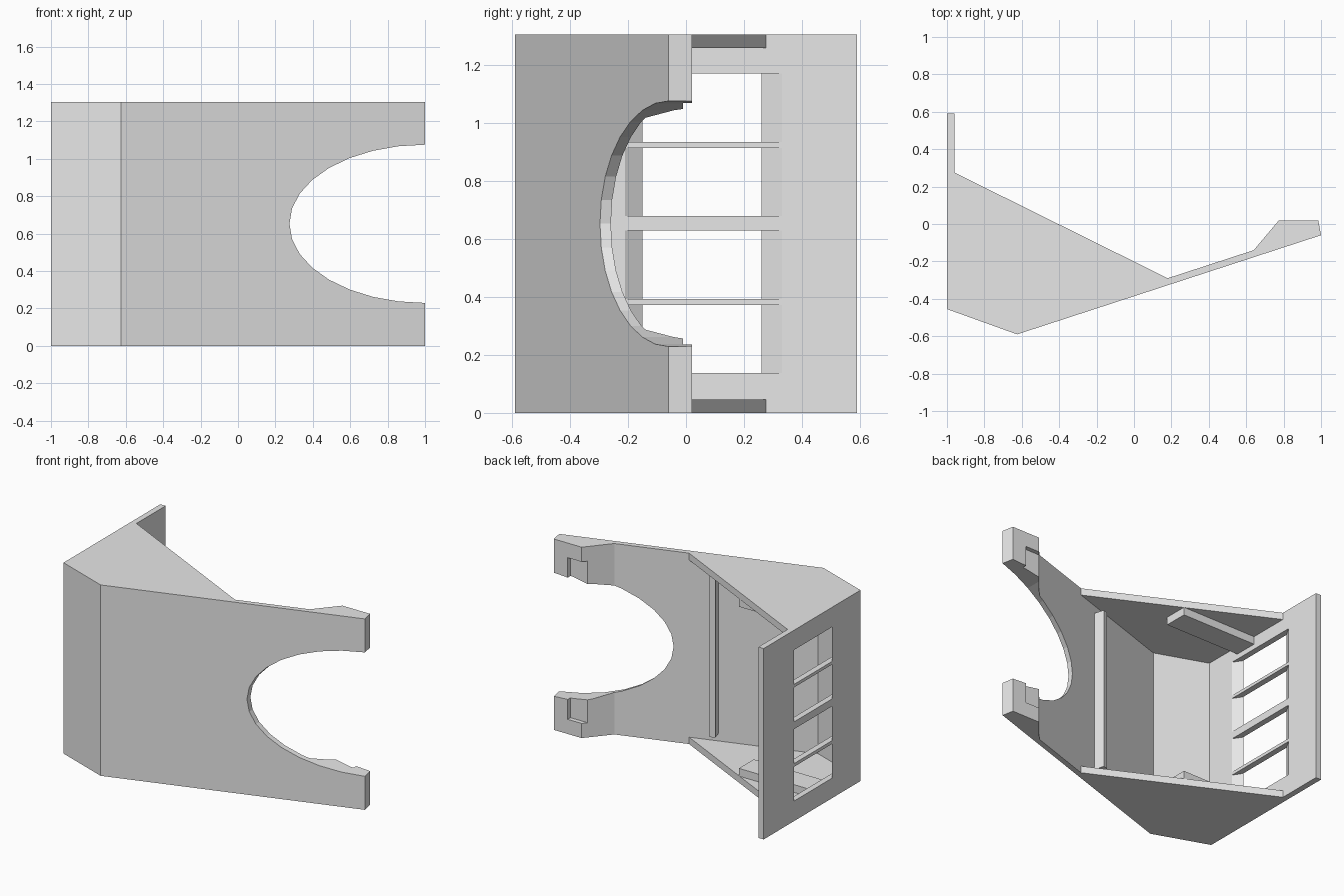
import bpy
import bmesh
from math import cos, sin, tau
from mathutils import Vector

cube = bpy.data.objects.get("Cube")
if cube:
    bpy.data.objects.remove(cube, do_unlink=True)

HEIGHT = 1.304
CAP = 0.047

grey = bpy.data.materials.new("plain grey")
grey.use_nodes = True
colour = (0.8, 0.8, 0.8, 1)
grey.diffuse_color = colour
grey.node_tree.nodes["Principled BSDF"].inputs["Base Color"].default_value = colour


def extrude(name, outline, offset):
    """Solid made by pushing a flat outline along an offset."""
    bm = bmesh.new()
    face = bm.faces.new([bm.verts.new(p) for p in outline])
    top = bmesh.ops.extrude_face_region(bm, geom=[face])
    verts = [v for v in top["geom"] if isinstance(v, bmesh.types.BMVert)]
    bmesh.ops.translate(bm, verts=verts, vec=Vector(offset))
    bmesh.ops.recalc_face_normals(bm, faces=bm.faces)
    mesh = bpy.data.meshes.new(name)
    bm.to_mesh(mesh)
    bm.free()
    mesh.materials.append(grey)
    obj = bpy.data.objects.new(name, mesh)
    bpy.context.collection.objects.link(obj)
    return obj


def prism(name, plan, low, high):
    return extrude(name, [(x, y, low) for x, y in plan], (0, 0, high - low))


def cut(target, cutter):
    cutter.hide_render = True
    mod = target.modifiers.new("cut", "BOOLEAN")
    mod.operation = "DIFFERENCE"
    mod.solver = "EXACT"
    mod.object = cutter
    graph = bpy.context.evaluated_depsgraph_get()
    mesh = bpy.data.meshes.new_from_object(target.evaluated_get(graph))
    target.modifiers.clear()
    target.data = mesh
    bpy.data.objects.remove(cutter, do_unlink=True)


def both_ends(name, plan, low, high):
    """Matching pieces near the bottom and the top."""
    return [prism("lower_" + name, plan, low, high),
            prism("upper_" + name, plan, HEIGHT - high, HEIGHT - low)]


# Bent wall: back plate, slanted front panel and thick hooked ends
inner = [(0.18, -0.29), (-0.615, -0.549), (-0.96, -0.425)]
shell = prism("wall_shell", [
    (-1, 0.59), (-1, -0.455), (-0.625, -0.59), (1, -0.06),
    (0.985, 0.02), (0.775, 0.02), (0.64, -0.14)] + inner + [(-0.96, 0.59)],
    0, HEIGHT)

# Large oval opening in the front panel
oval = [(1 + 0.725 * cos(tau * i / 32), -0.8, HEIGHT / 2 + 0.423 * sin(tau * i / 32))
        for i in range(32)]
cut(shell, extrude("oval_cutter", oval, (0, 1, 0)))

# Flared window slots, leaving three slats between them
flare = [(-1.02, -0.12), (-0.94, -0.24), (-0.94, 0.365), (-1.02, 0.225)]
for low, high in ((0.137, 0.371), (0.393, 0.628), (0.678, 0.913), (0.934, 1.169)):
    cut(shell, prism("slot_cutter", flare, low, high))

# Notches in the hooked ends
notch = [(0.7, -0.01), (0.88, -0.01), (0.88, 0.06), (0.7, 0.06)]
for cutter in both_ends("notch_cutter", notch, 0.1, 0.4):
    cut(shell, cutter)

# End caps and inner shelves
both_ends("cap", inner + [(-0.96, 0.275)], 0, CAP)
shelf = [(-0.96, -0.16), (-0.4, -0.16), (-0.4, 0.0), (-0.96, 0.0)]
both_ends("shelf", shelf, CAP, 0.1)

# Upright rib on the inside of the front panel
rib = [(0, -0.355), (0.035, -0.344), (0.012, -0.272), (-0.023, -0.283)]
prism("inner_rib", rib, 0.1, HEIGHT - 0.1)
